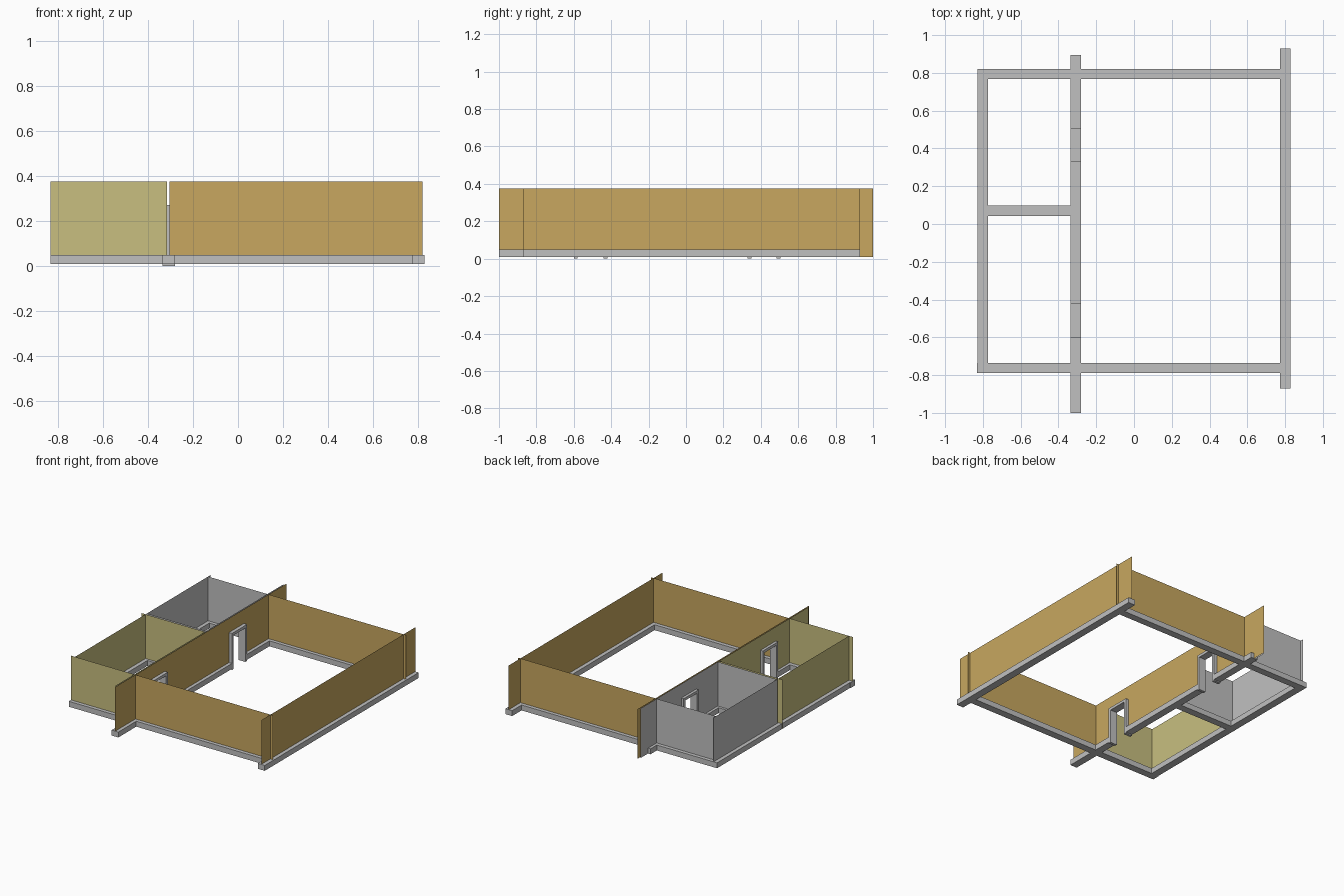
import bpy, bmesh

if "Cube" in bpy.data.objects:
    bpy.data.objects.remove(bpy.data.objects["Cube"])


def material(name, rgb):
    m = bpy.data.materials.new(name)
    m.diffuse_color = (*rgb, 1)
    m.use_nodes = True
    m.node_tree.nodes["Principled BSDF"].inputs["Base Color"].default_value = m.diffuse_color
    return m


GREY = material("concrete grey", (0.53, 0.53, 0.53))
TAN = material("warm tan", (0.58, 0.39, 0.115))
OLIVE = material("pale olive", (0.58, 0.52, 0.215))

Z0, FOOT, TOP, LINTEL = 0.008, 0.048, 0.375, 0.27
DOORS = [(-0.60, -0.42), (0.33, 0.505)]


def finish(name, bm, mat):
    me = bpy.data.meshes.new(name)
    bm.to_mesh(me)
    bm.free()
    me.materials.append(mat)
    ob = bpy.data.objects.new(name, me)
    bpy.context.collection.objects.link(ob)
    return ob


def add_box(bm, x0, x1, y0, y1, z0, z1):
    vs = bmesh.ops.create_cube(bm, size=1)["verts"]
    for v in vs:
        v.co = ((x0 + x1) / 2 + v.co.x * (x1 - x0),
                (y0 + y1) / 2 + v.co.y * (y1 - y0),
                (z0 + z1) / 2 + v.co.z * (z1 - z0))


def footing(name, *spans):
    bm = bmesh.new()
    for x0, x1, y0, y1 in spans:
        add_box(bm, x0, x1, y0, y1, Z0, FOOT)
    finish(name, bm, GREY)


def sheet(name, mat, axis, pos, a, b, doors=()):
    """Thin upright wall panel along an axis, with door openings left out."""
    bm = bmesh.new()

    def quad(s, e, z0, z1):
        pts = [(s, z0), (e, z0), (e, z1), (s, z1)]
        bm.faces.new([bm.verts.new((t, pos, z) if axis == "x" else (pos, t, z))
                      for t, z in pts])

    start = a
    for d0, d1 in doors:
        quad(start, d0, Z0, TOP)
        quad(d0, d1, LINTEL, TOP)
        start = d1
    quad(start, b, Z0, TOP)
    bmesh.ops.remove_doubles(bm, verts=bm.verts, dist=1e-5)
    finish(name, bm, mat)


# Footings, meeting without overlap
CX0, CX1 = -0.335, -0.28
footing("right_footing", (0.772, 0.828, -0.87, 0.93))
footing("left_footing", (-0.828, -0.772, -0.735, 0.82))
footing("central_footing", (CX0, CX1, -1.0, DOORS[0][0]),
        (CX0, CX1, DOORS[0][1], DOORS[1][0]), (CX0, CX1, DOORS[1][1], 0.895))
footing("front_footing", (-0.832, CX0, -0.79, -0.735), (CX1, 0.772, -0.79, -0.735))
footing("rear_footing", (-0.772, CX0, 0.767, 0.82), (CX1, 0.772, 0.767, 0.82))
footing("middle_footing", (-0.772, CX0, 0.043, 0.097))

# Main room panels
sheet("main_right_wall", TAN, "y", 0.80, -0.87, 0.93)
sheet("main_front_wall", TAN, "x", -0.763, -0.305, 0.82)
sheet("main_rear_wall", TAN, "x", 0.793, -0.305, 0.82)
sheet("main_central_wall", TAN, "y", -0.305, -1.0, 1.0, DOORS)

# Front left room panels
sheet("front_room_front_wall", OLIVE, "x", -0.763, -0.832, -0.315)
sheet("front_room_middle_wall", OLIVE, "x", 0.062, -0.832, -0.315)
sheet("front_room_left_wall", OLIVE, "y", -0.80, -0.763, 0.062)
sheet("front_room_central_wall", OLIVE, "y", -0.315, -0.98, 0.065, DOORS[:1])

# Rear left room panels
sheet("rear_room_rear_wall", GREY, "x", 0.793, -0.80, -0.315)
sheet("rear_room_middle_wall", GREY, "x", 0.078, -0.80, -0.315)
sheet("rear_room_left_wall", GREY, "y", -0.80, 0.075, 0.82)
sheet("rear_room_central_wall", GREY, "y", -0.315, 0.075, 0.98, DOORS[1:])

# Door frames: two posts and a lintel
T = 0.02
for name, (y0, y1) in zip(("front_door_frame", "rear_door_frame"), DOORS):
    bm = bmesh.new()
    add_box(bm, CX0, CX1, y0, y0 + T, 0, LINTEL - T)
    add_box(bm, CX0, CX1, y1 - T, y1, 0, LINTEL - T)
    add_box(bm, CX0, CX1, y0, y1, LINTEL - T, LINTEL)
    finish(name, bm, GREY)
